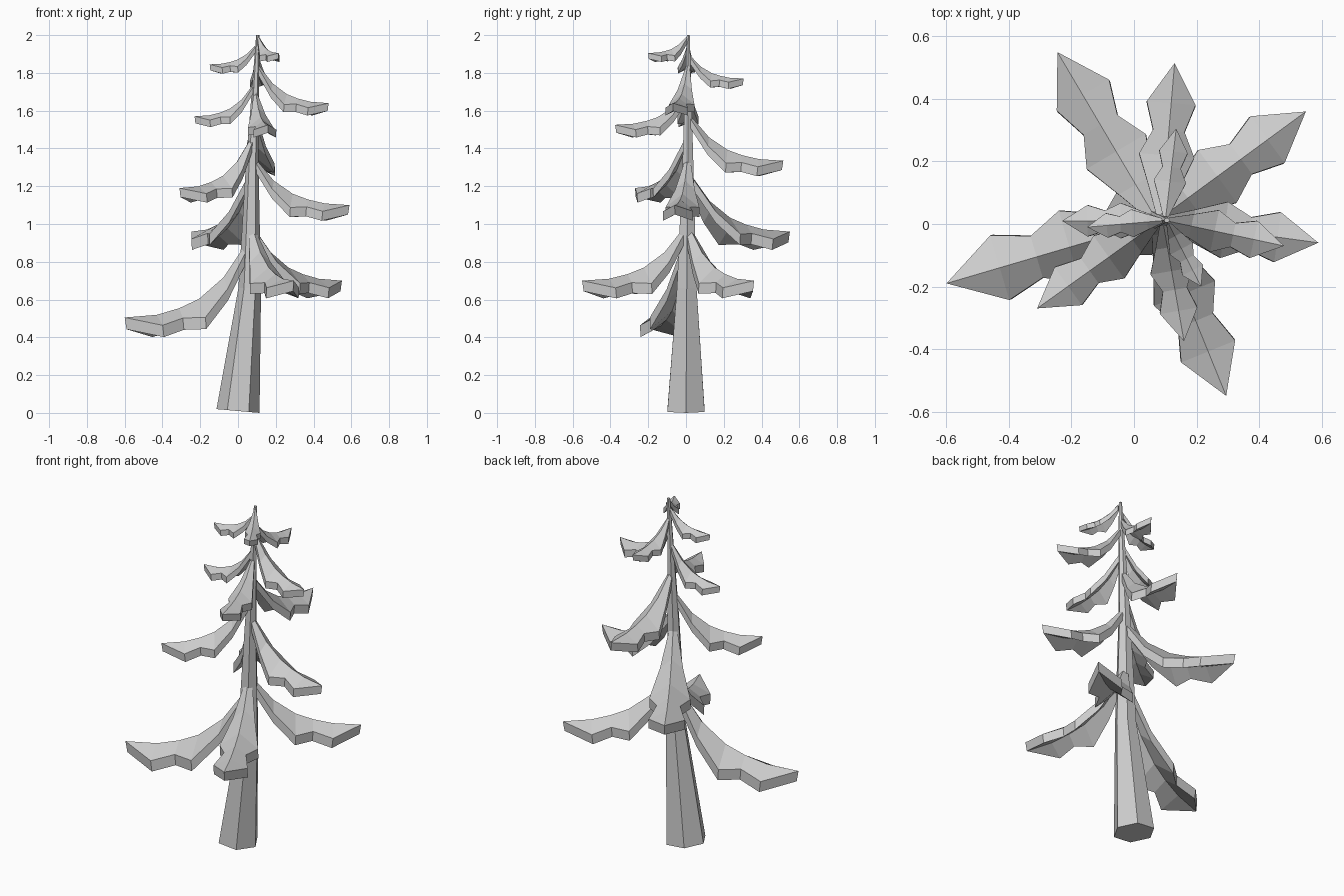
import bpy, bmesh, math
from mathutils import Vector

if "Cube" in bpy.data.objects:
    bpy.data.objects.remove(bpy.data.objects["Cube"])

grey = bpy.data.materials.new("plain grey")
grey.diffuse_color = (0.6, 0.6, 0.6, 1)
grey.use_nodes = True
grey.node_tree.nodes["Principled BSDF"].inputs["Base Color"].default_value = grey.diffuse_color


def finish(bm, name):
    bmesh.ops.recalc_face_normals(bm, faces=bm.faces)
    me = bpy.data.meshes.new(name)
    bm.to_mesh(me)
    bm.free()
    me.materials.append(grey)
    ob = bpy.data.objects.new(name, me)
    bpy.context.collection.objects.link(ob)


# Trunk: leaning, tapering six-sided column (z, centre x, centre y, radius)
TRUNK = [(0, 0, 0, .114), (.66, .062, .004, .06), (1.3, .075, .01, .034), (2, .105, .012, .009)]


def trunk_axis(z):
    for a, b in zip(TRUNK, TRUNK[1:]):
        if z <= b[0]:
            k = (z - a[0]) / (b[0] - a[0])
            return Vector([a[i] + k * (b[i] - a[i]) for i in (1, 2)])
    return Vector(TRUNK[-1][1:3])


bm = bmesh.new()
rings = []
for z, cx, cy, r in TRUNK:
    ring = []
    for i in range(6):
        a = math.radians(60 * i)
        tilt = .01 * (1 - math.cos(a)) if z == 0 else 0
        ring.append(bm.verts.new((cx + r * math.cos(a), cy + r * math.sin(a), z + tilt)))
    rings.append(ring)
for lo, hi in zip(rings, rings[1:]):
    for i in range(6):
        j = (i + 1) % 6
        bm.faces.new((lo[i], lo[j], hi[j], hi[i]))
bm.faces.new(rings[0][::-1])
bm.faces.new(rings[-1])
finish(bm, "trunk")

# Bough profile: distance along, ridge height, half width, sag of the side edge
PROFILE = [(0, 1, .03, .03), (.2, .52, .10, .09), (.4, .24, .175, .14),
           (.56, .12, .10, .075), (.74, .035, .155, .08)]


def bough(name, tip, drop):
    tip = Vector(tip)
    start = trunk_axis(tip.z + drop)
    d = Vector((tip.x, tip.y)) - start
    length = d.length
    d.normalize()
    start = start + d * .012
    run = length - .012
    side = Vector((-d.y, d.x))
    thick = .015 + .068 * length
    bm = bmesh.new()

    def layer(down, shrink):
        rows = []
        for t, h, w, sag in PROFILE:
            row = []
            for s in (-1, 0, 1):
                p = start + d * run * t * shrink + side * s * w * length
                z = tip.z + h * drop - abs(s) * sag * length - down
                row.append(bm.verts.new((p.x, p.y, z)))
            rows.append(row)
        p = start + d * run * shrink
        return rows, bm.verts.new((p.x, p.y, tip.z - down))

    top, ttip = layer(0, 1)
    bot, btip = layer(thick, .985)
    for rows, end in ((top, ttip), (bot, btip)):
        for a, b in zip(rows, rows[1:]):
            for k in (0, 1):
                bm.faces.new((a[k], a[k + 1], b[k + 1], b[k]))
        for k in (0, 1):
            bm.faces.new((rows[-1][k], rows[-1][k + 1], end))
    # rim around the outline
    rim_t = [r[0] for r in top] + [ttip] + [r[2] for r in top[::-1]] + [top[0][1]]
    rim_b = [r[0] for r in bot] + [btip] + [r[2] for r in bot[::-1]] + [bot[0][1]]
    n = len(rim_t)
    for i in range(n):
        j = (i + 1) % n
        bm.faces.new((rim_t[i], rim_t[j], rim_b[j], rim_b[i]))
    finish(bm, name)


# Boughs spiral up the trunk: tip position and drop from the root
BOUGHS = [
    ((-.60, -.19, .505), .41), ((.55, .36, .70), .29), ((.295, -.55, .70), .29),
    ((-.245, .55, .96), .31), ((.59, -.06, 1.10), .25), ((-.31, -.27, 1.19), .27),
    ((.13, .515, 1.335), .24), ((.16, -.375, 1.525), .17), ((-.23, .01, 1.57), .17),
    ((.48, -.07, 1.64), .20), ((.135, .305, 1.77), .12), ((-.15, -.01, 1.845), .10),
    ((.215, -.20, 1.905), .085)]
for i, (tip, drop) in enumerate(BOUGHS):
    bough("bough_%02d" % (i + 1), tip, drop)
